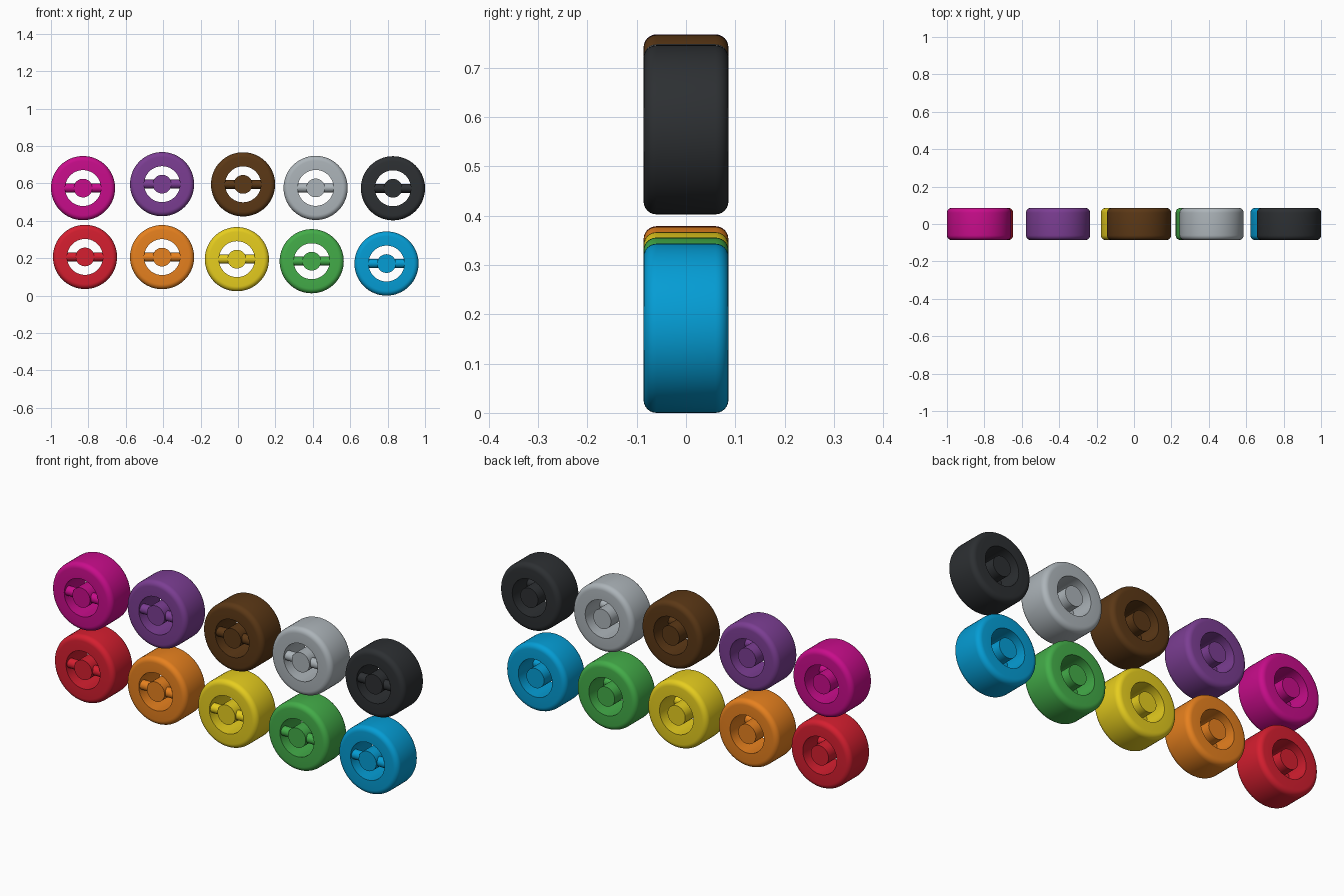
import bpy, bmesh, math
from mathutils import Matrix

if "Cube" in bpy.data.objects:
    bpy.data.objects.remove(bpy.data.objects["Cube"])

R, HOLE, HUB, SPOKE, HALF, FILLET = 0.1715, 0.096, 0.05, 0.024, 0.086, 0.026
SPOKE_Y = -0.055

# name, x, z, sRGB colour
WHEELS = [
    ("red", -0.818, 0.207, (0.83, 0.14, 0.20)),
    ("orange", -0.406, 0.206, (0.90, 0.50, 0.14)),
    ("yellow", -0.006, 0.195, (0.90, 0.80, 0.14)),
    ("green", 0.394, 0.184, (0.27, 0.67, 0.29)),
    ("blue", 0.794, 0.1715, (0.05, 0.61, 0.83)),
    ("magenta", -0.8285, 0.575, (0.78, 0.08, 0.54)),
    ("purple", -0.406, 0.596, (0.48, 0.25, 0.57)),
    ("brown", 0.027, 0.595, (0.36, 0.23, 0.11)),
    ("silver", 0.415, 0.576, (0.67, 0.70, 0.72)),
    ("black", 0.8285, 0.574, (0.19, 0.20, 0.21)),
]


def material(name, rgb):
    m = bpy.data.materials.new(name)
    m.diffuse_color = (*[c ** 2.2 for c in rgb], 1)
    m.use_nodes = True
    m.node_tree.nodes["Principled BSDF"].inputs["Base Color"].default_value = m.diffuse_color
    return m


def lathe(bm, profile, closed, steps=64):
    """Spin an (r, y) profile around the y axis."""
    verts = [bm.verts.new((r, y, 0)) for r, y in profile]
    pairs = list(zip(verts, verts[1:]))
    if closed:
        pairs.append((verts[-1], verts[0]))
    edges = [bm.edges.new(p) for p in pairs]
    bmesh.ops.spin(bm, geom=verts + edges, cent=(0, 0, 0), axis=(0, 1, 0),
                   angle=math.tau, steps=steps, use_merge=True)


def wheel_mesh():
    bm = bmesh.new()
    # ring with rounded outer shoulders and a sharp bore
    arc = [math.radians(a) for a in range(0, 91, 15)]
    front = [(R - FILLET + FILLET * math.sin(a), -HALF + FILLET - FILLET * math.cos(a)) for a in arc]
    back = [(r, -y) for r, y in reversed(front)]
    lathe(bm, [(HOLE, -HALF)] + front + back + [(HOLE, HALF)], True)
    # hub through the middle
    lathe(bm, [(0, -HALF), (HUB, -HALF), (HUB, HALF), (0, HALF)], False, 48)
    # round spokes, one to each side of the hub near the front
    for side in (-1, 1):
        inner, outer = HUB - 0.008, HOLE + 0.008
        mat = Matrix.Translation((side * (inner + outer) / 2, SPOKE_Y, 0)) @ Matrix.Rotation(math.pi / 2, 4, 'Y')
        bmesh.ops.create_cone(bm, cap_ends=True, segments=32, radius1=SPOKE,
                              radius2=SPOKE, depth=outer - inner, matrix=mat)
    bmesh.ops.remove_doubles(bm, verts=bm.verts, dist=1e-5)
    bmesh.ops.recalc_face_normals(bm, faces=bm.faces)
    me = bpy.data.meshes.new("wheel")
    bm.to_mesh(me)
    bm.free()
    return me


# ten coloured wheels in two rows
base = wheel_mesh()
for name, x, z, rgb in WHEELS:
    me = base.copy()
    me.materials.append(material(name, rgb))
    ob = bpy.data.objects.new(name + "_wheel", me)
    ob.location = (x, 0, z)
    bpy.context.collection.objects.link(ob)
    bpy.ops.object.select_all(action='DESELECT')
    ob.select_set(True)
    bpy.context.view_layer.objects.active = ob
    bpy.ops.object.shade_smooth_by_angle(angle=math.radians(35))
